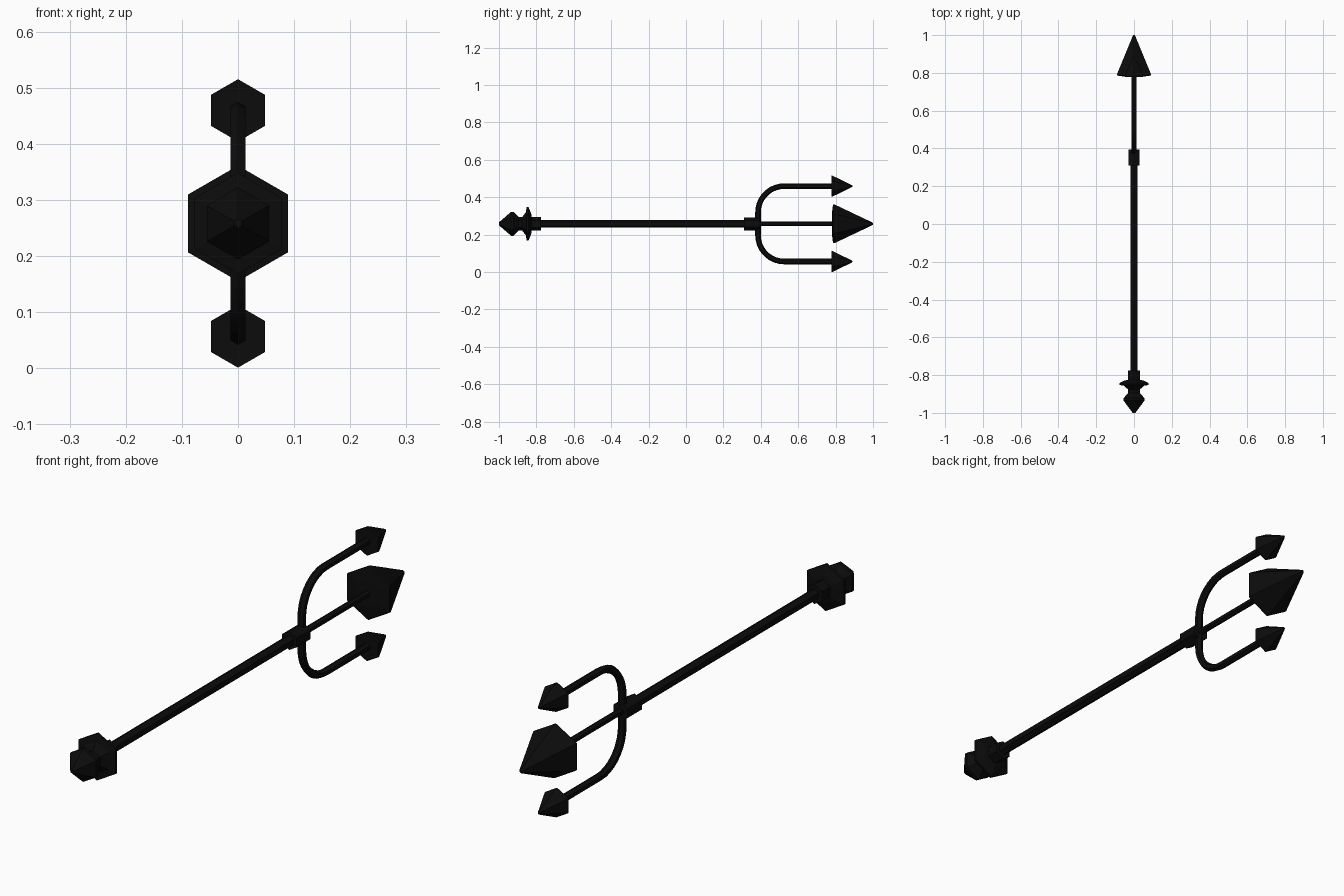
import bpy, bmesh, math
from mathutils import Vector

if "Cube" in bpy.data.objects:
    bpy.data.objects.remove(bpy.data.objects["Cube"])

CZ = 0.258      # height of the shaft axis
SIDES = 6

black = bpy.data.materials.new("near black")
black.diffuse_color = (0.0035, 0.0035, 0.0035, 1)
black.use_nodes = True
black.node_tree.nodes["Principled BSDF"].inputs["Base Color"].default_value = black.diffuse_color


def skin(name, rings):
    """Join successive six-sided rings into a closed flat-faced solid."""
    bm = bmesh.new()
    loops = [[bm.verts.new(p) for p in ring] for ring in rings]
    for a, b in zip(loops, loops[1:]):
        for i in range(SIDES):
            j = (i + 1) % SIDES
            bm.faces.new((a[i], a[j], b[j], b[i]))
    bm.faces.new(loops[0])
    bm.faces.new(loops[-1])
    bmesh.ops.recalc_face_normals(bm, faces=bm.faces)
    me = bpy.data.meshes.new(name)
    bm.to_mesh(me)
    bm.free()
    me.materials.append(black)
    ob = bpy.data.objects.new(name, me)
    bpy.context.collection.objects.link(ob)
    return ob


def hexagon(centre, normal, r):
    """Six points around centre, with corners along the given normal."""
    side = Vector((1, 0, 0))
    return [centre + r * (math.cos(a) * normal + math.sin(a) * side)
            for a in (math.tau * i / SIDES for i in range(SIDES))]


def lathe(name, profile, z=CZ):
    """Hexagonal turning along y from (y, radius) pairs."""
    up = Vector((0, 0, 1))
    return skin(name, [hexagon(Vector((0, y, z)), up, r) for y, r in profile])


# Shaft, collars and thin centre rod
lathe("shaft", [(-0.79, 0.021), (0.33, 0.021)])
lathe("front_collar", [(0.31, 0.035), (0.395, 0.035)])
lathe("rear_collar", [(-0.84, 0.037), (-0.775, 0.037)])
lathe("centre_rod", [(0.38, 0.013), (0.80, 0.013)])

# Pommel: pointed end, neck and flared flange
lathe("pommel", [(-1.0, 0.008), (-0.935, 0.064), (-0.922, 0.064),
                 (-0.895, 0.036), (-0.876, 0.036), (-0.856, 0.062),
                 (-0.852, 0.09), (-0.842, 0.09), (-0.828, 0.055),
                 (-0.825, 0.037)])

# Spear heads
lathe("centre_head", [(0.78, 0.055), (0.786, 0.103), (0.795, 0.103),
                      (0.995, 0.008), (1.0, 0.004)])
for name, s in (("upper_head", 1), ("lower_head", -1)):
    lathe(name, [(0.778, 0.0555), (0.784, 0.0555), (0.886, 0.006),
                 (0.89, 0.003)], CZ + s * 0.2015)

# U-shaped fork swept as one tube: (y, z offset, bend angle)
R, Y0, H, N = 0.14, 0.385, 0.2015, 9
half = [(Y0 + R - R * math.cos(t), H - R + R * math.sin(t), t)
        for t in (math.pi / 2 * i / N for i in range(N + 1))]
half.append((0.79, H, math.pi / 2))
path = [(y, -z, -t) for y, z, t in reversed(half)] + half
skin("fork", [hexagon(Vector((0, y, CZ + z)),
                      Vector((0, -math.cos(t), math.sin(t))), 0.015)
              for y, z, t in path])
